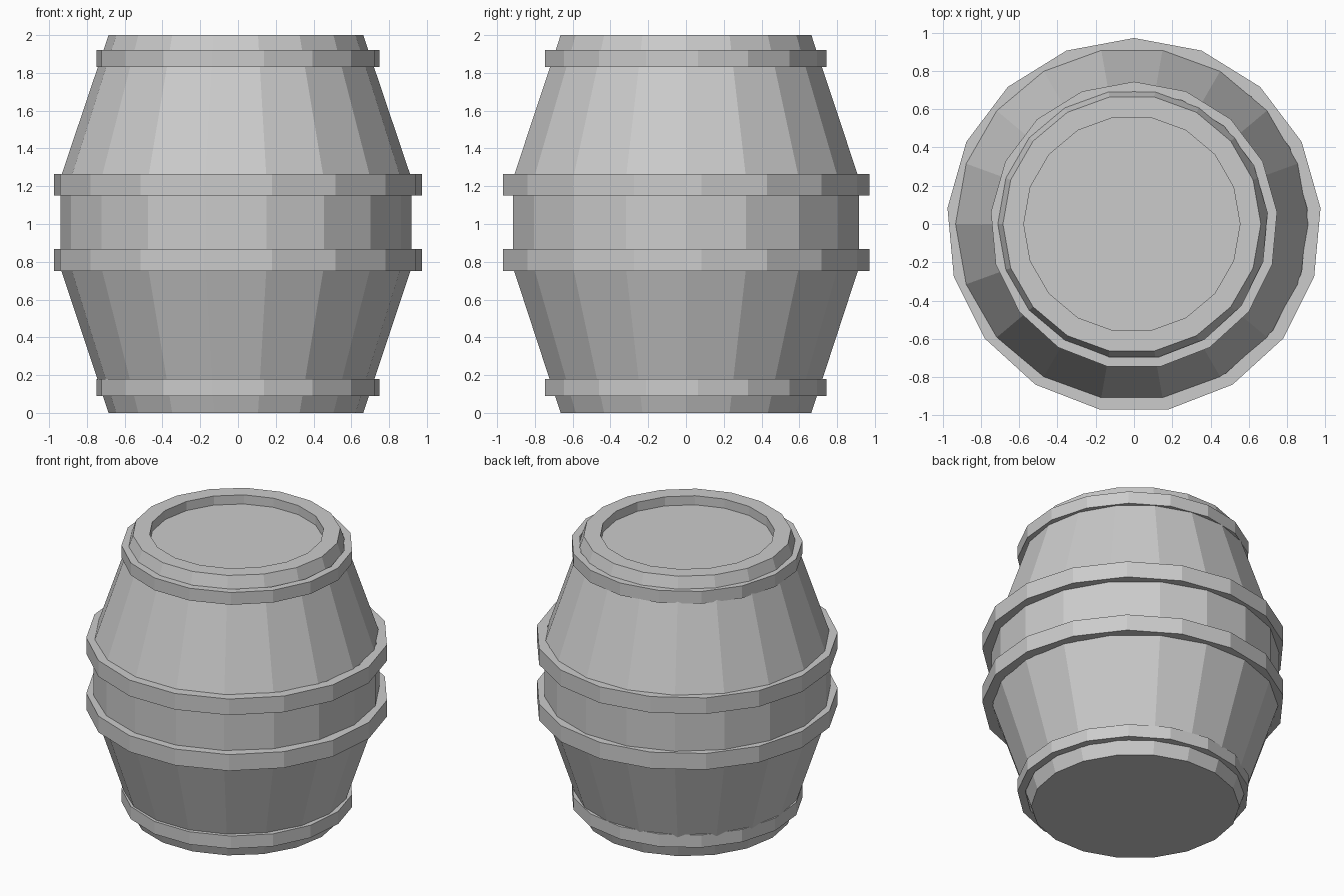
import bpy
import bmesh
from math import sin, cos, pi

if "Cube" in bpy.data.objects:
    bpy.data.objects.remove(bpy.data.objects["Cube"])


def lathe(name, profile, sides, start, centre, closed=False):
    """Revolve (radius, z) points about z; open profiles get end caps."""
    bm = bmesh.new()
    rings = []
    for r, z in profile:
        ring = []
        for i in range(sides):
            a = start + 2 * pi * i / sides
            ring.append(bm.verts.new((centre[0] + r * cos(a), centre[1] + r * sin(a), z)))
        rings.append(ring)
    pairs = list(zip(rings, rings[1:]))
    if closed:
        pairs.append((rings[-1], rings[0]))
    for low, high in pairs:
        for i in range(sides):
            j = (i + 1) % sides
            bm.faces.new((low[i], low[j], high[j], high[i]))
    if not closed:
        bm.faces.new(rings[0][::-1])
        bm.faces.new(rings[-1])
    bmesh.ops.recalc_face_normals(bm, faces=bm.faces)
    mesh = bpy.data.meshes.new(name)
    bm.to_mesh(mesh)
    bm.free()
    obj = bpy.data.objects.new(name, mesh)
    bpy.context.collection.objects.link(obj)
    return obj


# Barrel body: 18 staves, with a shallow recessed lid
lathe("barrel_body",
      [(0.674, 0), (0.93, 0.77), (0.93, 1.24), (0.674, 2.0), (0.565, 2.0), (0.565, 1.935)],
      18, 0, (-0.011, 0))

# Hoops: 17-sided bands with a corner towards the back
hoops = [
    ("bottom_hoop", 0.70, 0.751, 0.09, 0.18),
    ("lower_middle_hoop", 0.91, 0.979, 0.752, 0.868),
    ("upper_middle_hoop", 0.91, 0.979, 1.15, 1.265),
    ("top_hoop", 0.70, 0.751, 1.832, 1.92),
]
for name, inner, outer, z0, z1 in hoops:
    lathe(name, [(inner, z0), (outer, z0), (outer, z1), (inner, z1)],
          17, pi / 2, (0, -0.007), closed=True)
